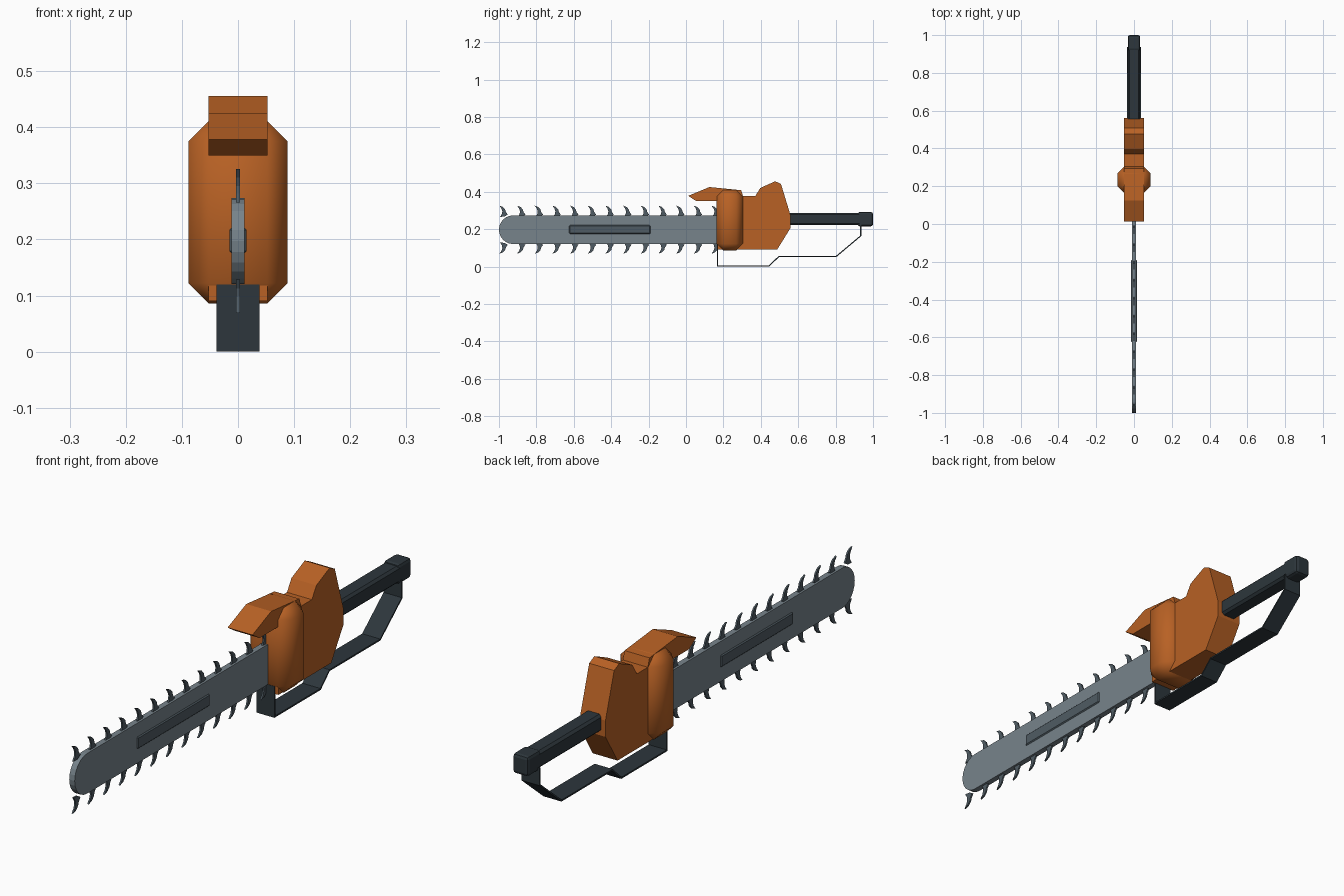
import bpy, bmesh, math

if "Cube" in bpy.data.objects:
    bpy.data.objects.remove(bpy.data.objects["Cube"])


def material(name, r, g, b):
    m = bpy.data.materials.new(name)
    m.diffuse_color = (r, g, b, 1)
    m.use_nodes = True
    m.node_tree.nodes["Principled BSDF"].inputs["Base Color"].default_value = m.diffuse_color
    return m


ORANGE = material("orange_paint", 0.48, 0.12, 0.018)
STEEL = material("steel", 0.185, 0.23, 0.26)
GREY = material("dark_steel", 0.078, 0.105, 0.125)
BLACK = material("dark_grip", 0.026, 0.037, 0.045)


def finish(name, bm, mat, bevel=0, smooth=False, segments=1):
    bmesh.ops.recalc_face_normals(bm, faces=bm.faces)
    me = bpy.data.meshes.new(name)
    bm.to_mesh(me)
    bm.free()
    me.materials.append(mat)
    ob = bpy.data.objects.new(name, me)
    bpy.context.collection.objects.link(ob)
    if bevel:
        mod = ob.modifiers.new("bevel", 'BEVEL')
        mod.width = bevel
        mod.segments = segments
        mod.limit_method = 'ANGLE'
        mod.angle_limit = math.radians(50)
    if smooth:
        for p in me.polygons:
            p.use_smooth = True
    return ob


def extrude(bm, pts, half):
    """Prism from a (y, z) outline, spanning x = -half..half."""
    f = bm.faces.new([bm.verts.new((-half, y, z)) for y, z in pts])
    r = bmesh.ops.extrude_face_region(bm, geom=[f])
    vs = [e for e in r['geom'] if isinstance(e, bmesh.types.BMVert)]
    bmesh.ops.translate(bm, verts=vs, vec=(2 * half, 0, 0))


def prism(name, pts, half, mat, **kw):
    bm = bmesh.new()
    extrude(bm, pts, half)
    return finish(name, bm, mat, **kw)


def box(name, half, y0, y1, z0, z1, mat, **kw):
    return prism(name, [(y0, z0), (y1, z0), (y1, z1), (y0, z1)], half, mat, **kw)


# engine housing with the front hand guard
prism("engine_housing", [
    (0.012, 0.378), (0.125, 0.425), (0.295, 0.408), (0.305, 0.376), (0.37, 0.376),
    (0.397, 0.42), (0.477, 0.456), (0.508, 0.441), (0.56, 0.27), (0.56, 0.208),
    (0.487, 0.09), (0.168, 0.09), (0.168, 0.35), (0.055, 0.35)], 0.0525, ORANGE)

# chamfered side covers
box("side_cover", 0.088, 0.164, 0.304, 0.086, 0.411, ORANGE, bevel=0.036, smooth=True)

# guide bar with rounded ends
bar = []
for cy, start in ((0.155, -90), (-0.925, 90)):
    for i in range(13):
        a = math.radians(start + 15 * i)
        bar.append((cy + 0.075 * math.cos(a), 0.197 + 0.0765 * math.sin(a)))
prism("guide_bar", bar, 0.0115, STEEL)

# recessed-looking panel on the bar
box("bar_panel", 0.0155, -0.625, -0.19, 0.175, 0.221, GREY, bevel=0.004)

# hooked teeth, mirrored above and below the bar
hook = [(0.006, -0.008), (0.016, 0.008), (0.018, 0.022), (0.013, 0.037), (0.002, 0.052),
        (0.021, 0.045), (0.033, 0.032), (0.037, 0.018), (0.047, 0.004), (0.03, -0.006)]
bm = bmesh.new()
for i in range(13):
    y = -1.0 + 0.0945 * i
    for base, s in ((0.2735, 1), (0.1205, -1)):
        extrude(bm, [(y + a, base + s * b) for a, b in hook], 0.0032)
finish("chain_teeth", bm, GREY)

# rear handle and end cap
box("rear_handle", 0.033, 0.5, 0.94, 0.221, 0.286, BLACK, bevel=0.009)
box("handle_cap", 0.033, 0.918, 1.0, 0.215, 0.292, BLACK, bevel=0.012, segments=2)

# thin bent guard strap under the saw
path = [(0.168, 0.12), (0.168, 0.003), (0.443, 0.003), (0.497, 0.054),
        (0.803, 0.054), (0.934, 0.164), (0.934, 0.23)]
t = 0.003
normals = []
for a, b in zip(path, path[1:]):
    d = math.hypot(b[0] - a[0], b[1] - a[1])
    normals.append((-(b[1] - a[1]) / d, (b[0] - a[0]) / d))
left, right = [], []
for i, (y, z) in enumerate(path):
    n0, n1 = normals[max(i - 1, 0)], normals[min(i, len(normals) - 1)]
    k = t / (1 + n0[0] * n1[0] + n0[1] * n1[1])
    oy, oz = (n0[0] + n1[0]) * k, (n0[1] + n1[1]) * k
    left.append((y + oy, z + oz))
    right.append((y - oy, z - oz))
prism("guard_strap", left + right[::-1], 0.038, BLACK)
